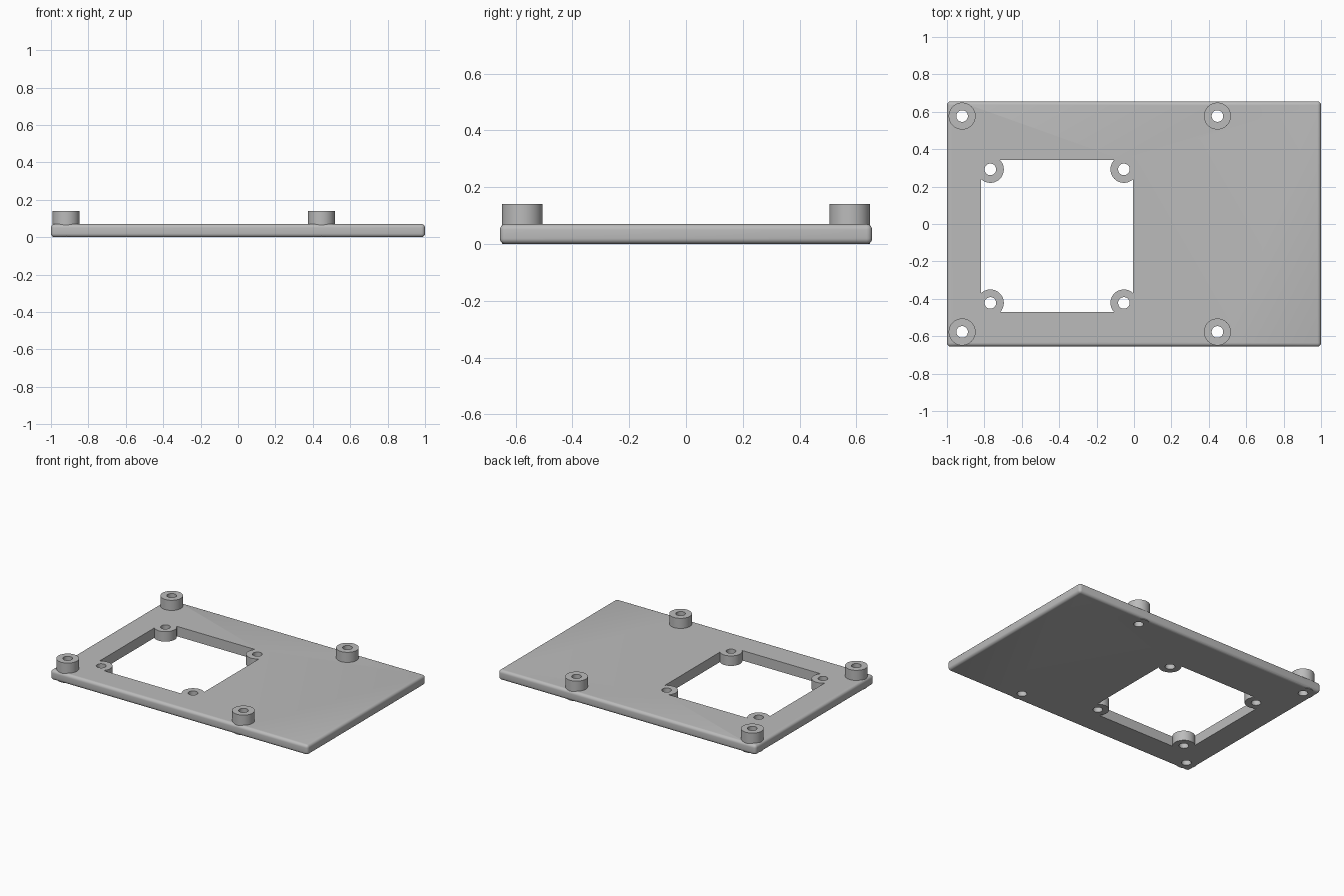
import bpy
import bmesh
from math import radians
from mathutils import Matrix

if "Cube" in bpy.data.objects:
    bpy.data.objects.remove(bpy.data.objects["Cube"])

LENGTH, WIDTH, THICK, FILLET = 2.0, 1.312, 0.07, 0.02
POST_TOP, RADIUS, HOLE = 0.141, 0.072, 0.031

grey = bpy.data.materials.new("plain grey")
grey.use_nodes = True
colour = (0.5, 0.5, 0.5, 1)
grey.diffuse_color = colour
grey.node_tree.nodes["Principled BSDF"].inputs["Base Color"].default_value = colour


def make(name, bm):
    mesh = bpy.data.meshes.new(name)
    bm.to_mesh(mesh)
    bm.free()
    mesh.materials.append(grey)
    obj = bpy.data.objects.new(name, mesh)
    bpy.context.collection.objects.link(obj)
    return obj


def box(name, x, y, z0, z1, sx, sy, fillet=0):
    bm = bmesh.new()
    place = Matrix.Translation((x, y, (z0 + z1) / 2)) @ Matrix.Diagonal((sx, sy, z1 - z0, 1))
    bmesh.ops.create_cube(bm, size=1, matrix=place)
    if fillet:
        bmesh.ops.bevel(bm, geom=bm.edges[:], offset=fillet, segments=5,
                        profile=0.5, affect='EDGES')
    return make(name, bm)


def rods(name, centres, radius, z0, z1):
    bm = bmesh.new()
    for x, y in centres:
        bmesh.ops.create_cone(bm, cap_ends=True, segments=48, radius1=radius, radius2=radius,
                              depth=z1 - z0, matrix=Matrix.Translation((x, y, (z0 + z1) / 2)))
    return make(name, bm)


def combine(target, tool, operation):
    mod = target.modifiers.new(tool.name, 'BOOLEAN')
    mod.operation, mod.object, mod.solver = operation, tool, 'EXACT'
    bpy.context.view_layer.objects.active = target
    bpy.ops.object.modifier_apply(modifier=mod.name)
    bpy.data.objects.remove(tool)


# Hole positions: four raised posts, four flush lugs around the window
posts = [(x, y) for x in (-0.919, 0.446) for y in (-0.577, 0.577)]
win_x, win_y, win_size, pitch = -0.411, -0.065, 0.813, 0.357
lugs = [(win_x + i * pitch, win_y + j * pitch) for i in (-1, 1) for j in (-1, 1)]

# Rounded base plate with a square window
plate = box("mounting_plate", 0, 0, 0, THICK, LENGTH, WIDTH, FILLET)
combine(plate, box("window_cutter", win_x, win_y, -0.1, 0.2, win_size, win_size), 'DIFFERENCE')

# Posts and lugs, then the screw holes through everything
combine(plate, rods("corner_posts", posts, RADIUS, 0, POST_TOP), 'UNION')
combine(plate, rods("window_lugs", lugs, RADIUS, 0, THICK), 'UNION')
combine(plate, rods("screw_holes", posts + lugs, HOLE, -0.1, 0.3), 'DIFFERENCE')

# Smooth the round surfaces, keep the rims crisp
bpy.ops.object.select_all(action='DESELECT')
plate.select_set(True)
bpy.context.view_layer.objects.active = plate
bpy.ops.object.shade_smooth_by_angle(angle=radians(30))
